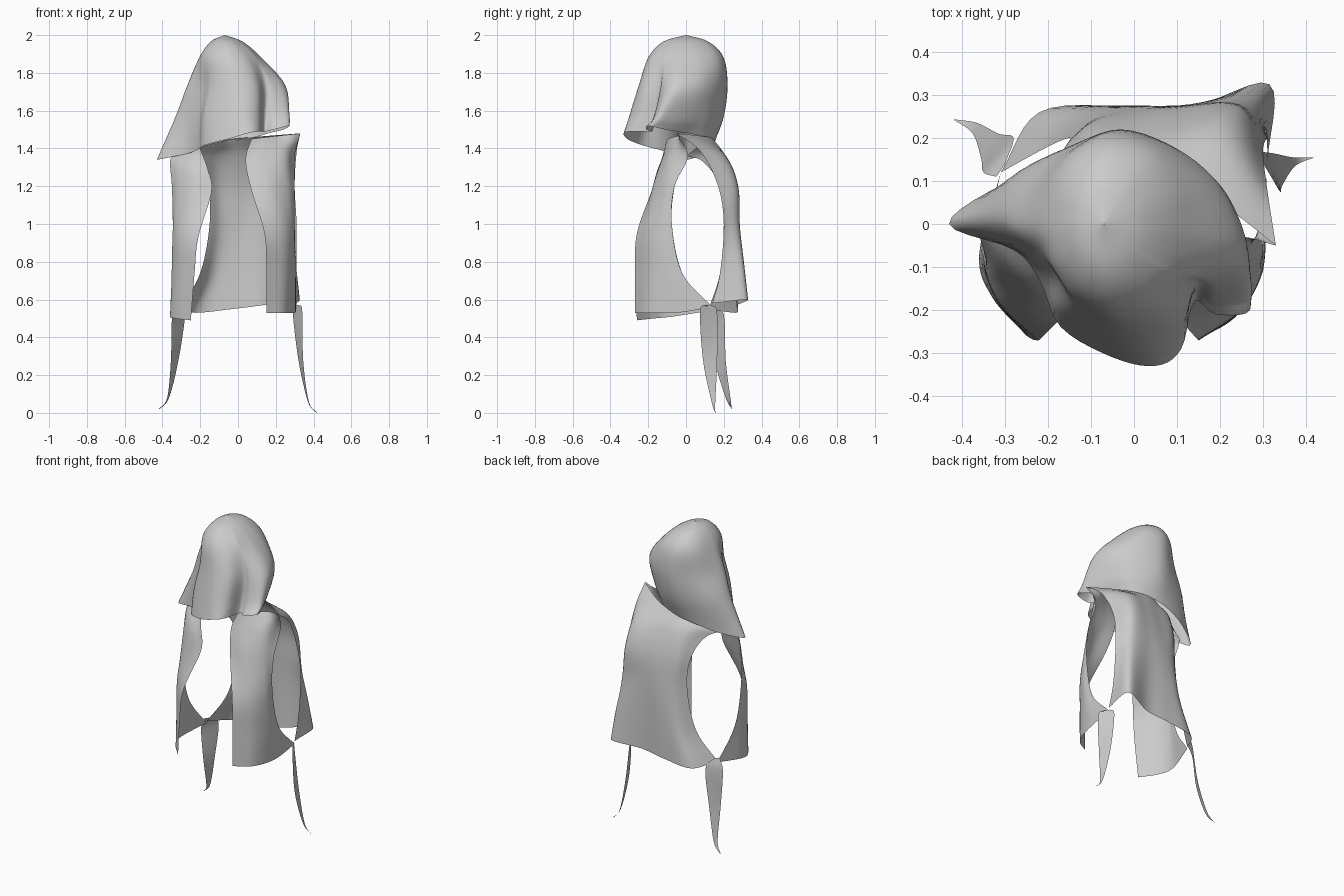
import bpy, math
from mathutils import Vector as V


def spline(pts, n, closed=False):
    """Catmull-Rom through the points, n steps per span."""
    k, out = len(pts), []
    def at(i):
        if closed:
            return pts[i % k]
        if i < 0:
            return 2 * pts[0] - pts[1]
        if i >= k:
            return 2 * pts[-1] - pts[-2]
        return pts[i]
    for i in range(k if closed else k - 1):
        a, b, c, d = (at(i + j) for j in (-1, 0, 1, 2))
        for s in range(n):
            t = s / n
            out.append(0.5 * (2 * b + (c - a) * t + (2 * a - 5 * b + 4 * c - d) * t * t
                              + (3 * b - a - 3 * c + d) * t ** 3))
    if not closed:
        out.append(pts[-1].copy())
    return out


def cloth(name, rows, closed=False, n=6):
    """Smooth open sheet lofted through rows of points."""
    rows = [spline([V(p) for p in r], n, closed) for r in rows]
    cols = [spline(list(c), n) for c in zip(*rows)]
    w, h = len(cols), len(cols[0])
    verts = [p for c in cols for p in c]
    faces = []
    for i in range(w if closed else w - 1):
        j = (i + 1) % w
        for k in range(h - 1):
            faces.append((i * h + k, j * h + k, j * h + k + 1, i * h + k + 1))
    me = bpy.data.meshes.new(name)
    me.from_pydata(verts, [], faces)
    me.shade_smooth()
    ob = bpy.data.objects.new(name, me)
    bpy.context.collection.objects.link(ob)
    return ob


# Hood: draped bag with a wavy hem, folds fading out toward the crown
hem = [(.24, -.11, 1.50), (.16, .01, 1.48), (.09, .11, 1.46), (-.03, .15, 1.44),
       (-.17, .14, 1.41), (-.31, .09, 1.37), (-.43, .00, 1.34), (-.28, -.06, 1.37),
       (-.22, -.13, 1.39), (-.17, -.24, 1.42), (-.05, -.31, 1.45), (.05, -.33, 1.48),
       (.11, -.29, 1.49), (.14, -.18, 1.49), (.19, -.21, 1.50), (.27, -.20, 1.52)]
low = [(.25, -.07), (.19, .05), (.11, .14), (-.03, .20), (-.17, .17), (-.28, .11),
       (-.33, .01), (-.25, -.07), (-.20, -.13), (-.17, -.21), (-.05, -.28), (.04, -.30),
       (.11, -.26), (.14, -.16), (.19, -.17), (.27, -.15)]
mid = [(.25, -.02), (.20, .09), (.10, .175), (-.03, .22), (-.14, .18), (-.22, .11),
       (-.27, .00), (-.22, -.07), (-.18, -.12), (-.14, -.19), (-.05, -.24), (.03, -.25),
       (.10, -.22), (.14, -.14), (.18, -.13), (.24, -.09)]
ang = [math.atan2(y + .01, x + .02) for x, y in mid]


def crown(z, cx, rx, ry):
    return [(cx + rx * math.cos(a), ry * math.sin(a), z) for a in ang]


cloth("hood", [hem, [(x, y, 1.57) for x, y in low], [(x, y, 1.73) for x, y in mid],
               crown(1.88, -.04, .165, .20), crown(1.965, -.06, .085, .12),
               crown(2.0, -.07, .002, .002)], closed=True, n=5)

# Back panel, hem to neckline, left armhole edge to right armhole edge
cloth("back_panel", [
    [(-.31, .12, .55), (-.22, .26, .53), (-.03, .275, .55), (.13, .27, .57), (.315, .325, .60), (.31, .14, .58)],
    [(-.20, .18, .74), (-.13, .26, .75), (-.02, .275, .77), (.12, .275, .77), (.29, .305, .78), (.31, .18, .74)],
    [(-.15, .20, 1.0), (-.09, .25, 1.0), (0, .27, 1.0), (.10, .275, 1.0), (.25, .28, 1.0), (.31, .20, 1.0)],
    [(-.16, .18, 1.2), (-.10, .23, 1.2), (0, .25, 1.2), (.10, .265, 1.2), (.24, .27, 1.2), (.30, .17, 1.2)],
    [(-.22, .09, 1.33), (-.12, .17, 1.36), (0, .20, 1.36), (.10, .21, 1.36), (.22, .20, 1.36), (.31, .08, 1.38)],
    [(-.35, 0, 1.36), (-.16, .08, 1.42), (-.03, .14, 1.45), (.08, .12, 1.46), (.20, .05, 1.47), (.33, -.05, 1.48)]])

# Front panels, open edge to armhole edge
cloth("right_front_panel", [
    [(.15, -.27, .53), (.25, -.20, .53), (.30, -.05, .53), (.31, .14, .56)],
    [(.15, -.27, .74), (.25, -.20, .74), (.30, -.10, .74), (.305, -.02, .74)],
    [(.14, -.26, .95), (.24, -.20, .97), (.29, -.13, .98), (.30, -.075, 1.0)],
    [(.07, -.18, 1.18), (.17, -.17, 1.2), (.26, -.12, 1.2), (.30, -.06, 1.2)],
    [(.04, -.13, 1.34), (.14, -.12, 1.35), (.25, -.08, 1.36), (.30, .01, 1.36)],
    [(.07, -.10, 1.45), (.15, -.07, 1.46), (.24, -.03, 1.47), (.33, -.05, 1.48)]])
cloth("left_front_panel", [
    [(-.25, -.26, .49), (-.33, -.17, .50), (-.36, -.07, .51), (-.31, .12, .54)],
    [(-.23, -.27, .74), (-.31, -.19, .74), (-.35, -.10, .74), (-.34, -.02, .74)],
    [(-.21, -.26, .93), (-.30, -.19, .96), (-.34, -.12, .98), (-.345, -.075, 1.0)],
    [(-.14, -.18, 1.17), (-.23, -.17, 1.2), (-.31, -.12, 1.2), (-.35, -.06, 1.2)],
    [(-.16, -.15, 1.29), (-.24, -.13, 1.31), (-.31, -.08, 1.32), (-.36, -.02, 1.32)],
    [(-.20, -.10, 1.40), (-.25, -.05, 1.40), (-.30, -.02, 1.39), (-.35, 0, 1.36)]])

# Tapered side ties hanging from the underarm points
cloth("left_tie", [
    [(-.32, .11, .57), (-.30, .14, .57)],
    [(-.35, .12, .49), (-.28, .20, .52)],
    [(-.355, .15, .28), (-.315, .21, .28)],
    [(-.375, .21, .08), (-.365, .235, .08)],
    [(-.42, .243, .02), (-.415, .243, .02)]])
cloth("right_tie", [
    [(.32, .11, .57), (.30, .14, .57)],
    [(.34, .075, .54), (.29, .165, .53)],
    [(.345, .09, .28), (.32, .165, .28)],
    [(.375, .135, .06), (.37, .155, .06)],
    [(.42, .155, .0), (.415, .155, .0)]])
